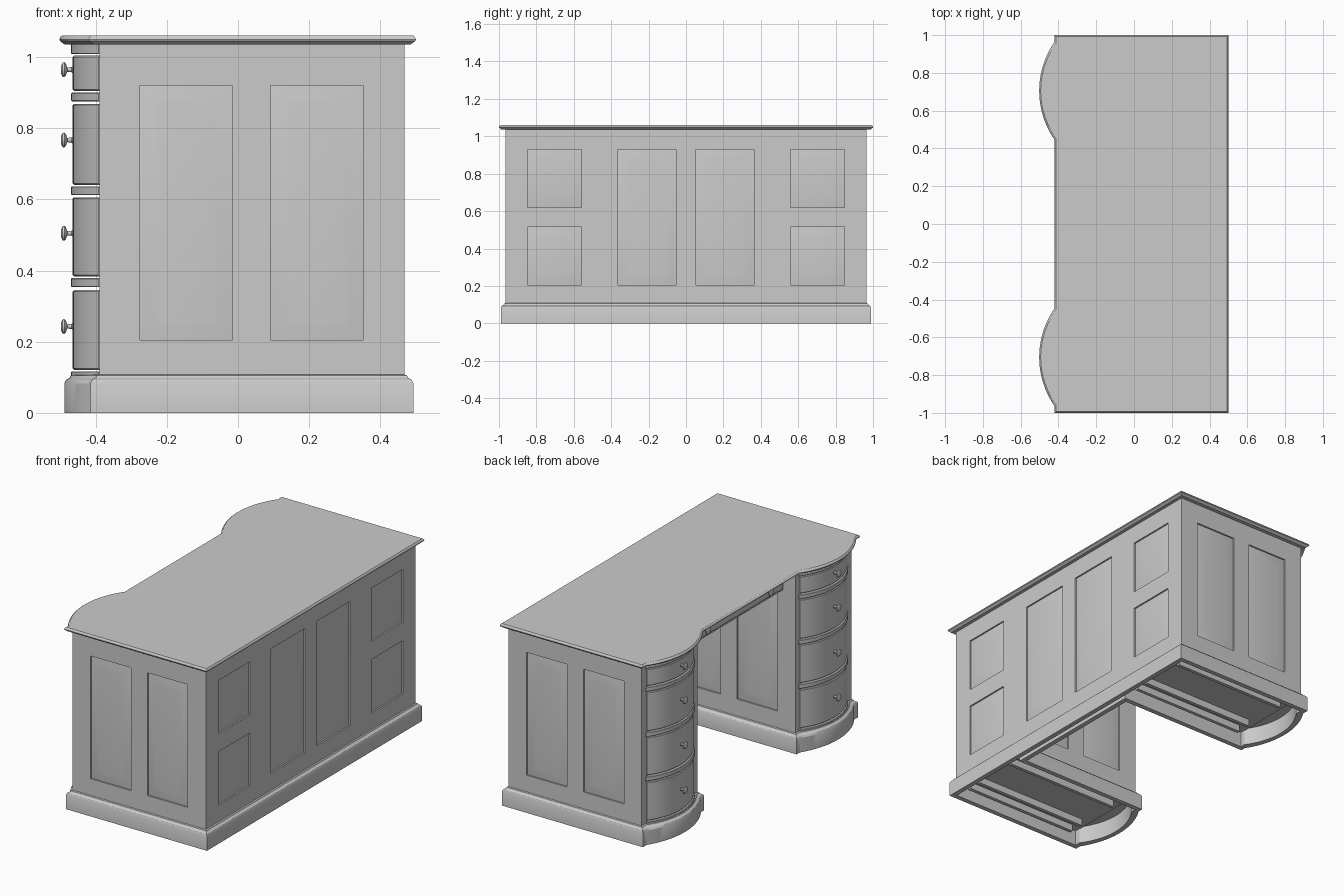
import bpy, bmesh, math
from mathutils import Vector

cube = bpy.data.objects.get("Cube")
if cube:
    bpy.data.objects.remove(cube, do_unlink=True)

grey = bpy.data.materials.new("plain grey")
grey.use_nodes = True
tone = (0.6, 0.6, 0.6, 1)
grey.diffuse_color = tone
grey.node_tree.nodes["Principled BSDF"].inputs["Base Color"].default_value = tone


def finish(name, bm):
    bmesh.ops.recalc_face_normals(bm, faces=bm.faces)
    mesh = bpy.data.meshes.new(name)
    bm.to_mesh(mesh)
    bm.free()
    obj = bpy.data.objects.new(name, mesh)
    bpy.context.collection.objects.link(obj)
    mesh.materials.append(grey)
    return obj


def smooth(obj):
    bpy.ops.object.select_all(action="DESELECT")
    obj.select_set(True)
    bpy.context.view_layer.objects.active = obj
    bpy.ops.object.shade_smooth_by_angle(angle=math.radians(30))


def loft(bm, rings, closed=False):
    """Skin a list of equal rings, capped at the ends or closed into a loop."""
    loops = [[bm.verts.new(p) for p in ring] for ring in rings]
    pairs = list(zip(loops, loops[1:]))
    if closed:
        pairs.append((loops[-1], loops[0]))
    else:
        bm.faces.new(loops[0])
        bm.faces.new(loops[-1])
    for a, b in pairs:
        for i in range(len(a)):
            j = (i + 1) % len(a)
            bm.faces.new((a[i], a[j], b[j], b[i]))


def box(name, x, y, z, bevel=0):
    bm = bmesh.new()
    loft(bm, [[(x[0], y[0], h), (x[1], y[0], h), (x[1], y[1], h), (x[0], y[1], h)] for h in z])
    if bevel:
        bmesh.ops.bevel(bm, geom=bm.edges[:], offset=bevel, segments=1, affect="EDGES")
    return finish(name, bm)


def arc(y0, y1, x, sag, n=20):
    """Bow from y0 to y1 bulging towards -x by sag."""
    half, mid = abs(y1 - y0) / 2, (y0 + y1) / 2
    r = (half * half + sag * sag) / (2 * sag)
    a = math.asin(half / r) * (1 if y0 > y1 else -1)
    angles = [a - 2 * a * i / n for i in range(n + 1)]
    return [(x + r - sag - r * math.cos(t), mid + r * math.sin(t)) for t in angles]


def both_ends(half):
    """Complete a half outline (y > 0) with its mirror image."""
    return half + [(x, -y) for x, y in reversed(half)]


def at(outline, z):
    return [(x, y, z) for x, y in outline]


def top_outline(o):
    x = -0.42 - o
    return both_ends([(0.5 + o, 1 + o), (x, 1 + o)] + arc(0.965 + o, 0.445 - o, x, 0.082))


def plinth_outline(o):
    x = -0.39 - o
    return both_ends([(0.468 + o, 0.965 + o), (x, 0.965 + o)]
                     + arc(0.93 + o, 0.48 - o, x, 0.073)
                     + [(x, 0.45 - o), (0.44 - o, 0.45 - o)])


# Table top with a moulded edge
bm = bmesh.new()
edge = [(-0.014, 1.036), (-0.006, 1.042), (-0.001, 1.046), (0, 1.05), (-0.003, 1.057), (-0.008, 1.061)]
loft(bm, [at(top_outline(o), z) for o, z in edge])
smooth(finish("table_top", bm))

# Hollow plinth running round both pedestals and along the back
bm = bmesh.new()
skirt = [(0.025, 0), (0.025, 0.083), (0.02, 0.093), (0.01, 0.099), (0.007, 0.105),
         (0, 0.108), (-0.003, 0.108), (-0.003, 0)]
loft(bm, [at(plinth_outline(o), z) for o, z in skirt], closed=True)
smooth(finish("plinth", bm))

# Carcass: two pedestals joined by the back board
bm = bmesh.new()
plan = both_ends([(0.468, 0.965), (-0.39, 0.965), (-0.39, 0.45), (0.44, 0.45)])
loft(bm, [at(plan, z) for z in (0.09, 1.04)])
carcass = finish("carcass", bm)

# Fielded panels, sunk into the ends, kneehole sides and back
bm = bmesh.new()


def panel(place, u, z):
    rings = []
    for inset, depth in ((0, -0.01), (0, 0.009), (0.035, 0.003), (0.055, 0.001)):
        a, b, c, d = u[0] + inset, u[1] - inset, z[0] + inset, z[1] - inset
        rings.append([place(s, t, depth) for s, t in ((a, c), (b, c), (b, d), (a, d))])
    loft(bm, rings)


for side in (1, -1):
    for u in ((-0.275, -0.015), (0.092, 0.352)):
        panel(lambda s, t, d: (s, side * (0.965 - d), t), u, (0.205, 0.92))
        panel(lambda s, t, d: (s, side * (0.45 + d), t), u, (0.205, 0.92))
    back = lambda s, t, d: (0.468 - d, side * s, t)
    panel(back, (0.053, 0.363), (0.205, 0.93))
    for z in ((0.205, 0.515), (0.62, 0.93)):
        panel(back, (0.558, 0.848), z)
cutter = finish("panel_cutter", bm)
cutter.hide_render = True
cut = carcass.modifiers.new("panels", "BOOLEAN")
cut.operation = "DIFFERENCE"
cut.solver = "EXACT"
cut.object = cutter
bpy.context.view_layer.objects.active = carcass
bpy.ops.object.modifier_apply(modifier="panels")
bpy.data.objects.remove(cutter, do_unlink=True)
smooth(carcass)


def bow_front(name, side, margin, sag, z, bevel):
    """Solid bowed slab on the front of a pedestal."""
    front = arc(0.93 - margin, 0.48 + margin, -0.392, sag)
    shape = [(-0.38, 0.93 - margin)] + front + [(-0.38, 0.48 + margin)]
    bm = bmesh.new()
    rings = []
    for h, shrink in ((z[0], bevel), (z[0] + bevel, 0), (z[1] - bevel, 0), (z[1], bevel)):
        rings.append([(x + shrink, y * side, h) for x, y in shape])
    loft(bm, rings)
    smooth(finish(name, bm))


def knob(name, x, y, z):
    bm = bmesh.new()
    profile = [(0, 0.011), (0.004, 0.007), (0.016, 0.006), (0.02, 0.017),
               (0.024, 0.021), (0.029, 0.02), (0.033, 0.012)]
    turn = [2 * math.pi * i / 20 for i in range(20)]
    loft(bm, [[(x - d, y + r * math.cos(t), z + r * math.sin(t)) for t in turn] for d, r in profile])
    smooth(finish(name, bm))


# Bowed drawers, dividers and knobs of each pedestal
drawers = [(0.121, 0.345, 0.243), (0.384, 0.606, 0.505), (0.641, 0.869, 0.767), (0.905, 1.004, 0.965)]
dividers = [(0.1, 0.117), (0.354, 0.379), (0.612, 0.637), (0.876, 0.9), (1.009, 1.04)]
for side, word in ((1, "rear"), (-1, "fore")):
    for i, (low, high, grip) in enumerate(drawers):
        bow_front(f"{word}_drawer_{i + 1}", side, 0.01, 0.073, (low, high), 0.004)
        knob(f"{word}_knob_{i + 1}", -0.464, side * 0.705, grip)
    for i, z in enumerate(dividers):
        bow_front(f"{word}_divider_{i + 1}", side, 0, 0.077, z, 0.002)
    # Runners and blocks beneath the pedestal floor
    for i, y in enumerate((0.49, 0.57, 0.84, 0.92)):
        box(f"{word}_runner_{i + 1}", (-0.33, 0.4), sorted((side * y, side * (y + 0.02))), (0.05, 0.095))
    box(f"{word}_cross_block", (0.42, 0.45), sorted((side * 0.5, side * 0.92)), (0.05, 0.095))

# Kneehole drawer set back beneath the top
box("kneehole_apron", (-0.31, 0.3), (-0.452, 0.452), (0.92, 1.04))
box("kneehole_drawer", (-0.322, -0.3), (-0.435, 0.435), (0.935, 1.02), 0.004)
for y in (0.29, -0.29):
    knob("kneehole_knob", -0.32, y, 0.975)
